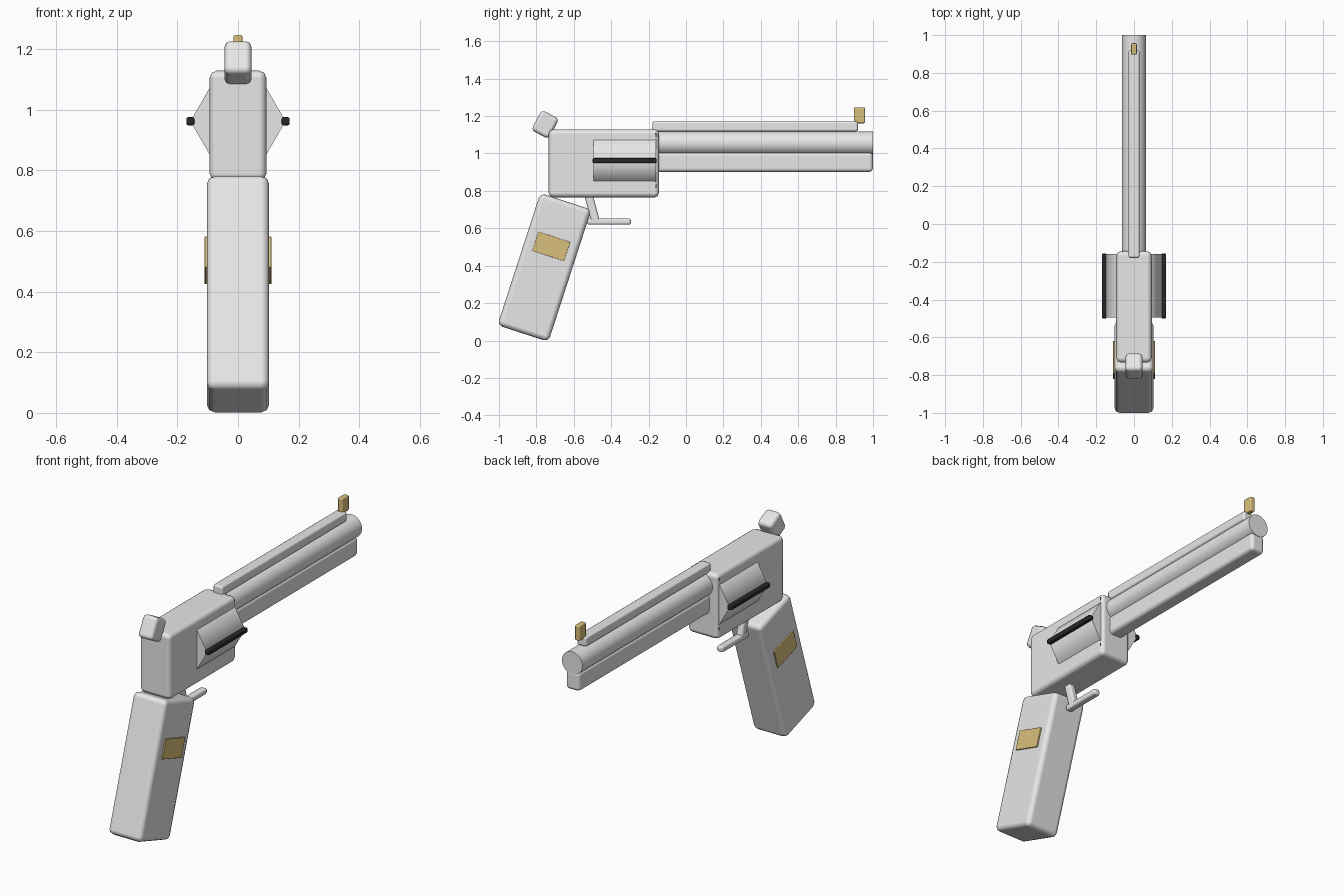
import bpy, bmesh
from math import radians, sin, cos, pi
from mathutils import Matrix

cube = bpy.data.objects.get("Cube")
if cube:
    bpy.data.objects.remove(cube, do_unlink=True)


def material(name, color):
    m = bpy.data.materials.new(name)
    m.use_nodes = True
    m.diffuse_color = color
    m.node_tree.nodes["Principled BSDF"].inputs["Base Color"].default_value = color
    return m


GREY = material("light grey", (0.8, 0.8, 0.8, 1))
GOLD = material("brass", (0.7, 0.53, 0.2, 1))
BLACK = material("black", (0.02, 0.02, 0.02, 1))


def finish(name, bm, mat, location=(0, 0, 0), tilt=0):
    mesh = bpy.data.meshes.new(name)
    bm.to_mesh(mesh)
    bm.free()
    mesh.materials.append(mat)
    ob = bpy.data.objects.new(name, mesh)
    ob.location = location
    ob.rotation_euler.x = radians(tilt)
    bpy.context.collection.objects.link(ob)
    return ob


def box(name, center, size, mat=GREY, tilt=0, bevel=0.02):
    """Box with soft bevelled edges, tilted about the x axis."""
    bm = bmesh.new()
    bmesh.ops.create_cube(bm, size=1)
    bmesh.ops.scale(bm, vec=size, verts=bm.verts)
    for f in bm.faces:
        f.smooth = True
    ob = finish(name, bm, mat, center, tilt)
    mod = ob.modifiers.new("Bevel", "BEVEL")
    mod.width = bevel
    mod.segments = 2
    mod.harden_normals = True
    return ob


def rod(name, y0, y1, z, radius, sides):
    """Smooth prism along y with one corner pointing to +x."""
    bm = bmesh.new()
    ends = [[bm.verts.new((radius * cos(2 * pi * i / sides), y,
                           z + radius * sin(2 * pi * i / sides)))
             for i in range(sides)] for y in (y0, y1)]
    for i in range(sides):
        j = (i + 1) % sides
        bm.faces.new((ends[0][i], ends[0][j], ends[1][j], ends[1][i]))
    for ring in ends:
        bm.faces.new(ring)
    bmesh.ops.recalc_face_normals(bm, faces=bm.faces)
    ob = finish(name, bm, GREY)
    bpy.ops.object.select_all(action="DESELECT")
    ob.select_set(True)
    bpy.context.view_layer.objects.active = ob
    bpy.ops.object.shade_smooth_by_angle(angle=radians(65))
    return ob


# Body
box("frame", (0, -0.439, 0.947), (0.188, 0.59, 0.364), bevel=0.025)
box("hammer", (0, -0.753, 1.155), (0.09, 0.105, 0.122), tilt=-28)

# Six-sided drum with a dark strip along each corner
DRUM_Z, DRUM_R = 0.962, 0.157
rod("drum", -0.495, -0.16, DRUM_Z, DRUM_R, 6)
for i in range(6):
    a = i * pi / 3
    box(f"drum_strip_{i + 1}",
        (DRUM_R * cos(a), -0.328, DRUM_Z + DRUM_R * sin(a)),
        (0.027, 0.343, 0.027), BLACK, bevel=0.006)

# Barrel group
rod("barrel", -0.2, 1.0, 1.055, 0.063, 32)
box("under_barrel", (0, 0.4, 0.954), (0.085, 1.2, 0.106))
box("top_rail", (0, 0.37, 1.145), (0.06, 1.1, 0.054), bevel=0.012)
box("front_sight", (0, 0.927, 1.204), (0.03, 0.06, 0.085), GOLD, bevel=0.007)

# Tilted grip with a brass plate on each side
TILT = -18
grip_center = (0, -0.757, 0.391)
box("grip", grip_center, (0.206, 0.287, 0.743), tilt=TILT, bevel=0.027)
up = Matrix.Rotation(radians(TILT), 3, "X").col[2] * 0.118
for side, label in ((1, "left"), (-1, "right")):
    box(f"grip_plate_{label}",
        (side * 0.106, grip_center[1] + up.y, grip_center[2] + up.z),
        (0.009, 0.178, 0.107), GOLD, TILT, 0.002)

# Trigger and guard bar
box("trigger", (0, -0.503, 0.71), (0.04, 0.045, 0.165), tilt=15, bevel=0.012)
box("guard_bar", (0, -0.412, 0.636), (0.04, 0.235, 0.034), bevel=0.012)
